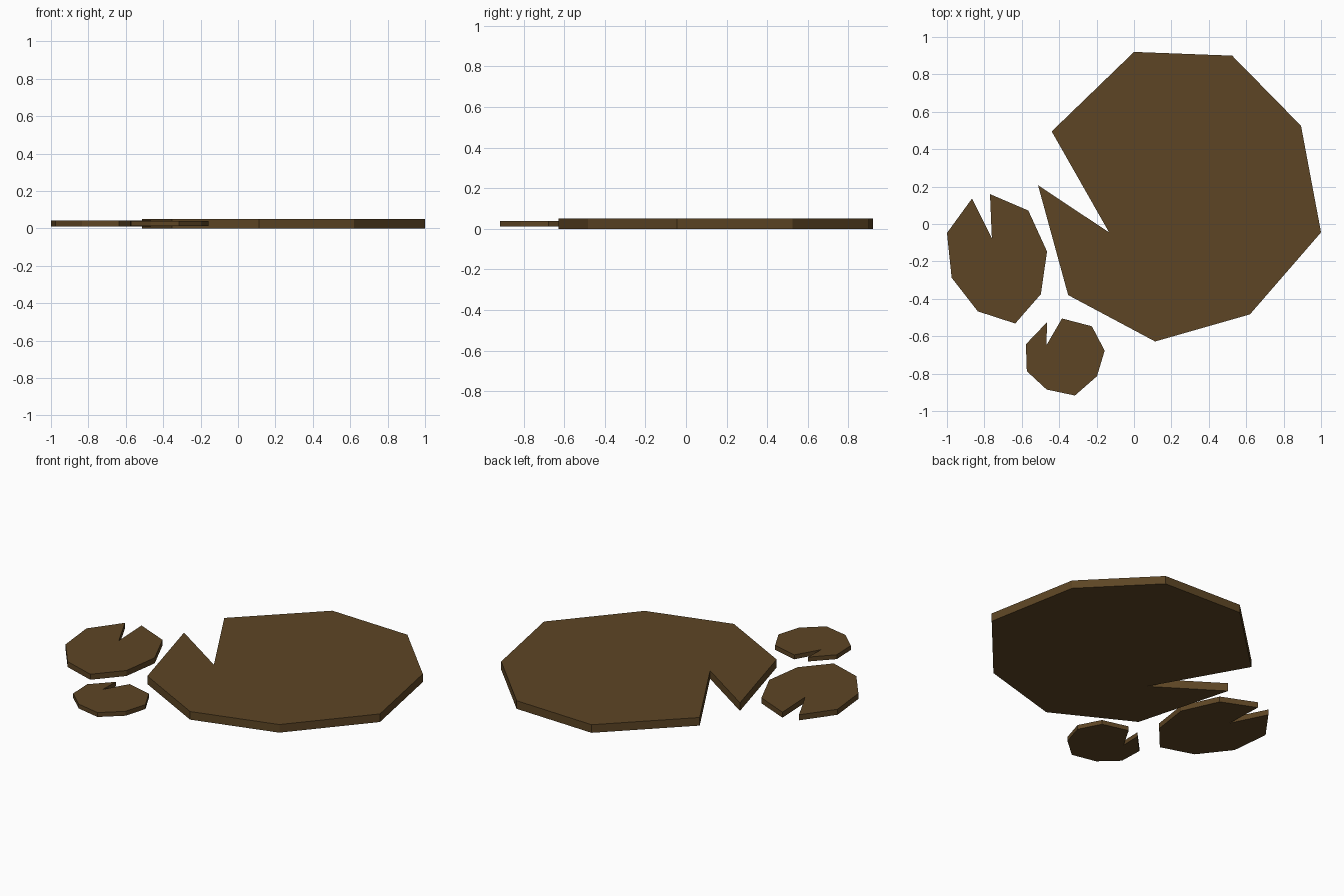
import bpy, bmesh

if "Cube" in bpy.data.objects:
    bpy.data.objects.remove(bpy.data.objects["Cube"])

# One flat brown for all pads
brown = bpy.data.materials.new("dark_brown")
brown.diffuse_color = (0.11, 0.06, 0.018, 1)
brown.use_nodes = True
brown.node_tree.nodes["Principled BSDF"].inputs["Base Color"].default_value = brown.diffuse_color


def pad(name, outline, z0, z1):
    """Extrude a notched outline into a flat pad."""
    bm = bmesh.new()
    face = bm.faces.new([bm.verts.new((x, y, z0)) for x, y in outline])
    ext = bmesh.ops.extrude_face_region(bm, geom=[face], use_keep_orig=True)
    top = [g for g in ext["geom"] if isinstance(g, bmesh.types.BMVert)]
    bmesh.ops.translate(bm, verts=top, vec=(0, 0, z1 - z0))
    # split the concave caps cleanly
    caps = [f for f in bm.faces if len(f.verts) > 4]
    bmesh.ops.triangulate(bm, faces=caps, ngon_method='EAR_CLIP')
    bmesh.ops.recalc_face_normals(bm, faces=bm.faces)
    mesh = bpy.data.meshes.new(name)
    bm.to_mesh(mesh)
    bm.free()
    mesh.materials.append(brown)
    obj = bpy.data.objects.new(name, mesh)
    bpy.context.collection.objects.link(obj)
    return obj


# Each outline runs around the rim; the last point is the notch tip
pad("large_lily_pad", [
    (-0.44, 0.495), (0.0, 0.92), (0.525, 0.90), (0.893, 0.525), (1.0, -0.045),
    (0.62, -0.483), (0.113, -0.628), (-0.352, -0.38), (-0.513, 0.207),
    (-0.133, -0.045)], 0.0, 0.05)

pad("medium_lily_pad", [
    (-0.77, 0.16), (-0.565, 0.072), (-0.465, -0.147), (-0.498, -0.375),
    (-0.635, -0.532), (-0.835, -0.467), (-0.975, -0.287), (-1.0, -0.048),
    (-0.866, 0.136), (-0.76, -0.075)], 0.009, 0.043)

pad("small_lily_pad", [
    (-0.385, -0.505), (-0.225, -0.547), (-0.157, -0.677), (-0.198, -0.814),
    (-0.316, -0.917), (-0.467, -0.885), (-0.573, -0.787), (-0.578, -0.643),
    (-0.465, -0.525), (-0.468, -0.648)], 0.012, 0.039)
